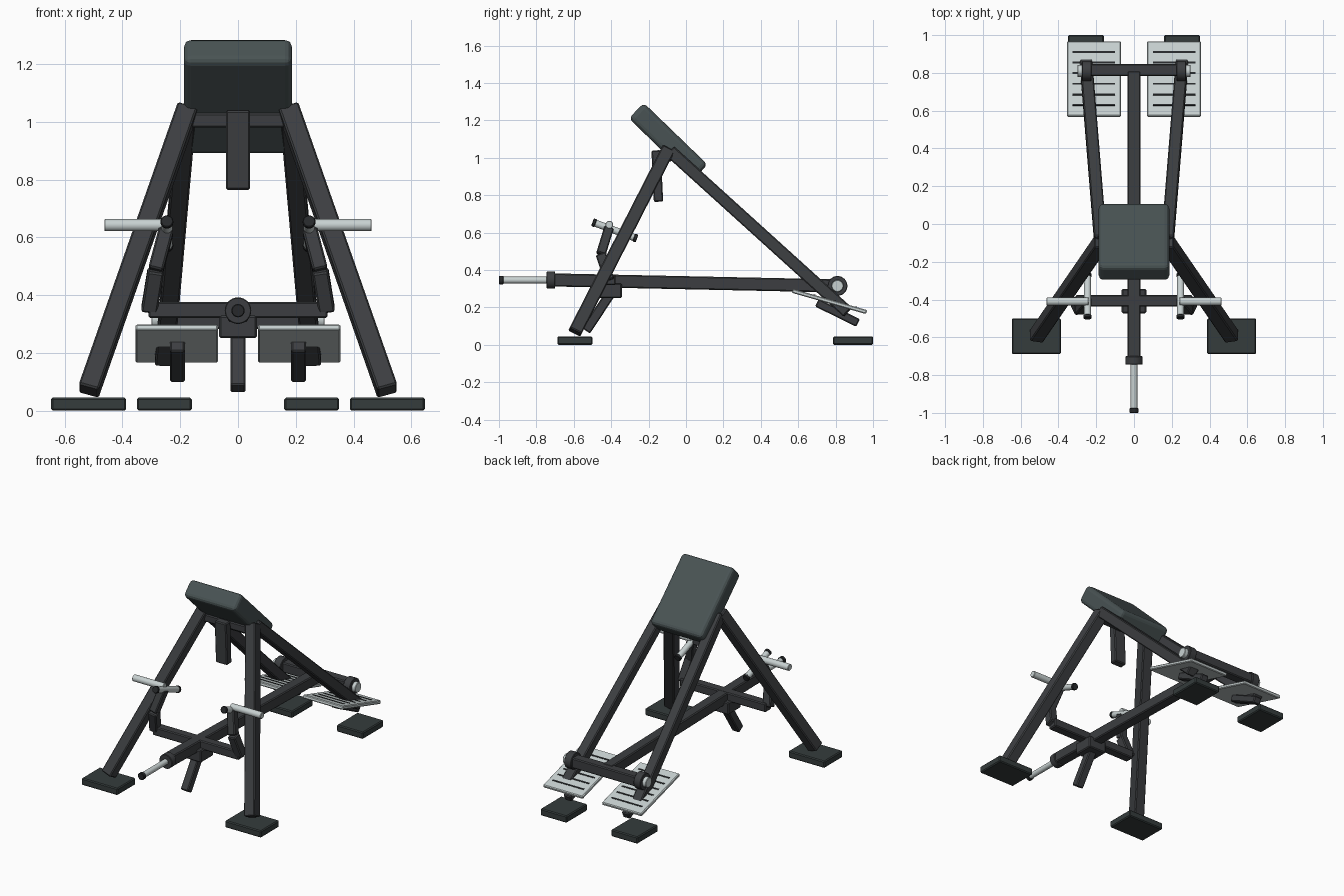
import bpy, math
from mathutils import Vector, Matrix

if "Cube" in bpy.data.objects:
    bpy.data.objects.remove(bpy.data.objects["Cube"])


def material(name, color):
    m = bpy.data.materials.new(name)
    m.diffuse_color = (*color, 1)
    m.use_nodes = True
    m.node_tree.nodes["Principled BSDF"].inputs["Base Color"].default_value = m.diffuse_color
    return m


FRAME = material("dark_frame", (0.045, 0.048, 0.052))
PAD = material("pad_vinyl", (0.065, 0.085, 0.087))
RUBBER = material("foot_rubber", (0.035, 0.045, 0.045))
STEEL = material("bright_steel", (0.58, 0.64, 0.64))
BLACK = material("black_cap", (0.02, 0.022, 0.024))


def finish(ob, name, mat, bevel, segments=1):
    ob.name = name
    ob.data.materials.append(mat)
    if bevel:
        b = ob.modifiers.new("edge_round", "BEVEL")
        b.width, b.segments = bevel, segments
        b.limit_method = "ANGLE"
        b.angle_limit = math.radians(40)
    return ob


def box(name, loc, size, mat=FRAME, tilt=0, bevel=0.006, segments=1):
    bpy.ops.mesh.primitive_cube_add(size=1)
    ob = bpy.context.object
    ob.data.transform(Matrix.Diagonal((*size, 1)))
    ob.location = loc
    ob.rotation_euler.x = math.radians(tilt)
    return finish(ob, name, mat, bevel, segments)


def beam(name, a, b, width, depth=None, mat=FRAME):
    """Square tube from a to b, its width kept close to world x."""
    a, b = Vector(a), Vector(b)
    z = (b - a).normalized()
    x = Vector((1, 0, 0))
    x = (x - z * x.dot(z)).normalized()
    y = z.cross(x)
    ob = box(name, (0, 0, 0), (width, depth or width, (b - a).length), mat)
    rot = Matrix((x, y, z)).transposed()
    ob.matrix_world = Matrix.Translation((a + b) / 2) @ rot.to_4x4()
    return ob


def rod(name, a, b, r, mat=STEEL, bevel=0.003):
    a, b = Vector(a), Vector(b)
    bpy.ops.mesh.primitive_cylinder_add(vertices=32, radius=r, depth=(b - a).length)
    ob = bpy.context.object
    ob.location = (a + b) / 2
    ob.rotation_euler = (b - a).to_track_quat("Z", "Y").to_euler()
    bpy.ops.object.shade_smooth_by_angle()
    return finish(ob, name, mat, bevel)


# Chest pad and its supports
box("chest_pad", (0, -0.095, 1.087), (0.374, 0.475, 0.115), PAD, -44, 0.025, 3)
box("pad_crossbar", (0, -0.10, 1.005), (0.34, 0.05, 0.05))
beam("pad_post", (0, -0.147, 0.765), (0, -0.16, 1.04), 0.084, 0.05)

# Central lever arm with plate-loading sleeve
beam("lever_arm", (0, -0.71, 0.347), (0, 0.81, 0.315), 0.07)
rod("sleeve_collar", (0, -0.745, 0.346), (0, -0.70, 0.346), 0.046, FRAME)
rod("loading_sleeve", (0, -0.985, 0.346), (0, -0.74, 0.346), 0.018)
rod("sleeve_end_cap", (0, -1.0, 0.346), (0, -0.975, 0.346), 0.023, BLACK)
box("handle_crossbar", (0, -0.407, 0.348), (0.62, 0.062, 0.056))
box("arm_stop_block", (0, -0.408, 0.29), (0.13, 0.13, 0.078))
beam("arm_rest_post", (0, -0.535, 0.075), (0, -0.40, 0.28), 0.053)

# Rear pivot
box("pivot_crossbar", (0, 0.815, 0.315), (0.47, 0.065, 0.065))

for s, side in ((-1, "left"), (1, "right")):
    # Legs and floor plates
    beam(f"front_leg_{side}", (s * 0.517, -0.594, 0.068), (s * 0.174, -0.095, 1.045), 0.072)
    beam(f"rear_leg_{side}", (s * 0.255, 0.865, 0.175), (s * 0.178, -0.085, 1.035), 0.066)
    box(f"front_foot_{side}", (s * 0.517, -0.594, 0.0225), (0.26, 0.188, 0.045), RUBBER)
    box(f"rear_foot_{side}", (s * 0.255, 0.893, 0.0225), (0.19, 0.214, 0.045), RUBBER)

    # Pivot bearings
    rod(f"pivot_bearing_{side}", (s * 0.225, 0.81, 0.315), (s * 0.275, 0.81, 0.315), 0.053, FRAME)
    rod(f"pivot_pin_{side}", (s * 0.26, 0.81, 0.315), (s * 0.30, 0.81, 0.315), 0.032)

    # Tilted foot plate with dark grip strips
    tilt = -16.0
    centre = Vector((s * 0.212, 0.767, 0.232))
    turn = Matrix.Rotation(math.radians(tilt), 3, "X")
    box(f"foot_plate_{side}", centre, (0.285, 0.413, 0.022), STEEL, tilt, 0.005)
    for i in range(6):
        p = centre + turn @ Vector((0, -0.145 + i * 0.058, 0.011))
        box(f"grip_strip_{side}_{i + 1}", p, (0.225, 0.010, 0.005), BLACK, tilt, 0)
    beam(f"foot_plate_bracket_{side}", (s * 0.21, 0.70, 0.225), (s * 0.21, 0.92, 0.117), 0.052, 0.045)

    # Bent handle upright
    bend = (s * 0.285, -0.455, 0.485)
    beam(f"handle_upright_lower_{side}", (s * 0.308, -0.41, 0.345), bend, 0.056)
    beam(f"handle_upright_upper_{side}", bend, (s * 0.248, -0.412, 0.625), 0.052)

    # Wide and narrow grips
    rod(f"wide_grip_{side}", (s * 0.24, -0.41, 0.642), (s * 0.463, -0.41, 0.642), 0.021)
    front, back = Vector((s * 0.246, -0.50, 0.656)), Vector((s * 0.246, -0.262, 0.568))
    step = (back - front).normalized() * 0.018
    rod(f"narrow_grip_{side}", front + step * 0.5, back - step * 0.5, 0.019)
    rod(f"narrow_grip_front_cap_{side}", front, front + step, 0.022, BLACK)
    rod(f"narrow_grip_back_cap_{side}", back - step, back, 0.022, BLACK)
